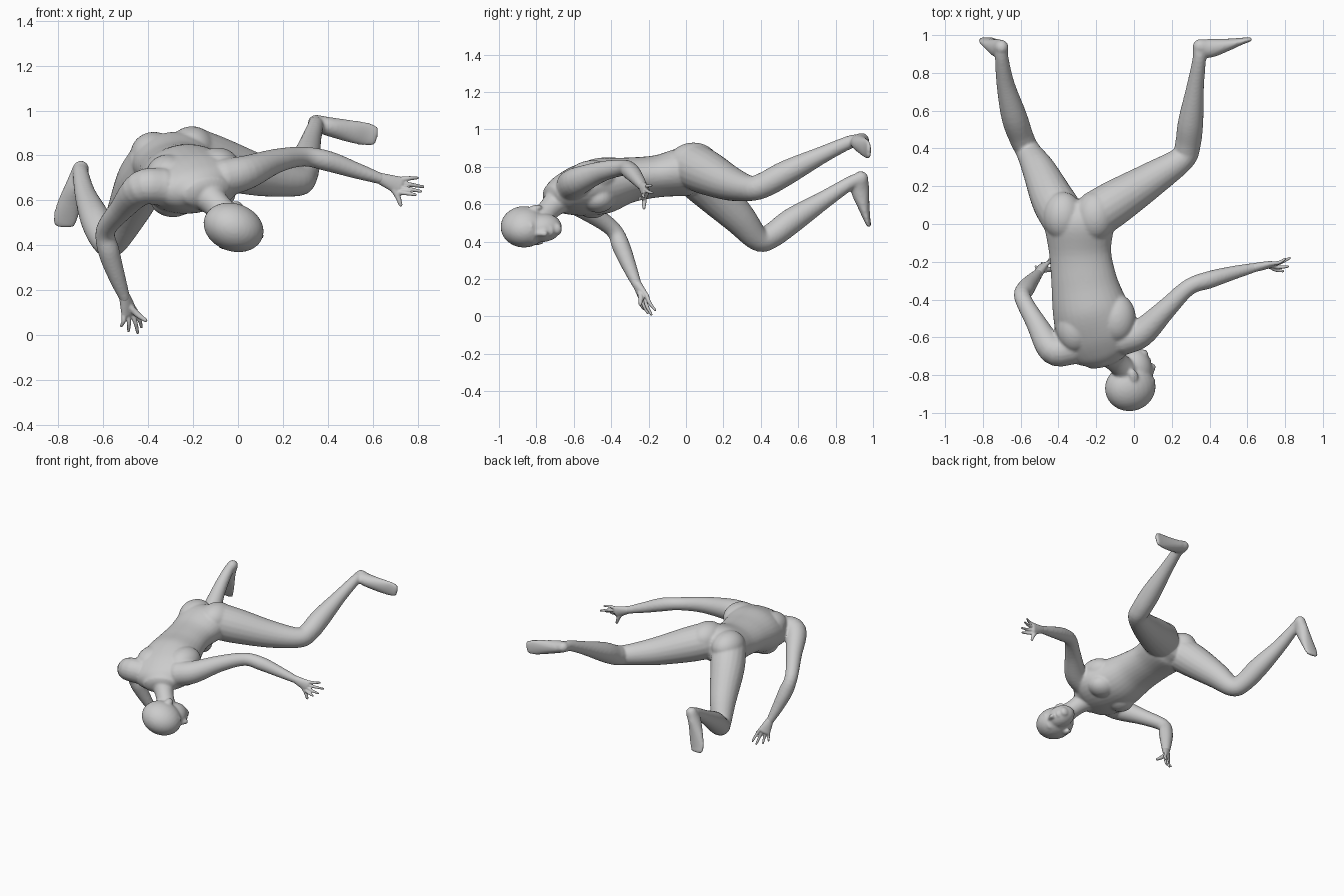
import bpy, bmesh, math
from mathutils import Vector, Matrix

if "Cube" in bpy.data.objects:
    bpy.data.objects.remove(bpy.data.objects["Cube"])


def tube(bm, pts, side=(0, 0, 1), sub=5, n=20, cap=1.0):
    """Smooth limb through (x, y, z, r_side, r_other) points with rounded ends."""
    P = [Vector(p if len(p) == 5 else (*p, p[3])) for p in pts]
    Q = [2 * P[0] - P[1]] + P + [2 * P[-1] - P[-2]]
    path = []
    for i in range(1, len(Q) - 2):
        a, b, c, d = Q[i - 1:i + 3]
        for k in range(sub):
            t = k / sub
            path.append(0.5 * (2 * b + (c - a) * t + (2 * a - 5 * b + 4 * c - d) * t * t
                               + (3 * b - a - 3 * c + d) * t ** 3))
    path.append(P[-1])
    C = [Vector(p[:3]) for p in path]
    rows = []
    last = len(C) - 1
    for i, p in enumerate(path):
        T = (C[min(i + 1, last)] - C[max(i - 1, 0)]).normalized()
        S = Vector(side)
        S = (S - T * S.dot(T)).normalized()
        rows.append((C[i], T, S, p[3], p[4]))

    def ring(row, scale=1.0, shift=0.0):
        c, T, S, ra, rb = row
        B = T.cross(S)
        c = c + T * shift * min(ra, rb) * cap
        return [bm.verts.new(c + (S * math.cos(2 * math.pi * k / n) * ra
                                  + B * math.sin(2 * math.pi * k / n) * rb) * scale) for k in range(n)]
    angles = [math.radians(v) for v in (80, 55, 28)]
    rings = [ring(rows[0], math.cos(a), -math.sin(a)) for a in angles]
    rings += [ring(r) for r in rows]
    rings += [ring(rows[-1], math.cos(a), math.sin(a)) for a in reversed(angles)]
    for r, s in zip(rings, rings[1:]):
        for k in range(n):
            bm.faces.new((r[k], r[(k + 1) % n], s[(k + 1) % n], s[k]))
    bm.faces.new(rings[0][::-1])
    bm.faces.new(rings[-1])


def ball(bm, c, r, frame=None):
    M = Matrix.Translation(c) @ (frame or Matrix.Identity(4)) @ Matrix.Diagonal((*r, 1))
    bmesh.ops.create_uvsphere(bm, u_segments=28, v_segments=16, radius=1, matrix=M)


def axes(x, z):
    """Frame whose x axis is exact and z axis is as near as possible to z."""
    X = Vector(x).normalized()
    Z = Vector(z)
    Z = (Z - X * Z.dot(X)).normalized()
    return Matrix((X, Z.cross(X), Z)).transposed().to_4x4()


def fuse(name, bm, voxel, smooth):
    bmesh.ops.recalc_face_normals(bm, faces=bm.faces)
    me = bpy.data.meshes.new(name)
    bm.to_mesh(me)
    bm.free()
    ob = bpy.data.objects.new(name, me)
    bpy.context.collection.objects.link(ob)
    m = ob.modifiers.new("fuse", 'REMESH')
    m.mode = 'VOXEL'
    m.voxel_size = voxel
    m.use_smooth_shade = True
    s = ob.modifiers.new("soften", 'SMOOTH')
    s.factor = 0.5
    s.iterations = smooth
    return ob


# Torso, leaning and slightly rolled
bm = bmesh.new()
tube(bm, [(-.29, .08, .775, .165, .105), (-.29, 0, .775, .185, .13), (-.285, -.15, .75, .165, .112),
          (-.265, -.30, .73, .175, .12), (-.235, -.44, .70, .20, .15), (-.195, -.57, .675, .22, .135),
          (-.165, -.66, .655, .19, .105), (-.145, -.71, .64, .12, .075)],
     side=(.96, .2, .14), n=32, cap=.5)
# Buttocks, shoulder blades and chest
ball(bm, (-.375, .04, .805), (.105, .13, .10))
ball(bm, (-.205, .04, .83), (.105, .13, .10))
ball(bm, (-.31, -.55, .715), (.10, .13, .09))
ball(bm, (-.09, -.50, .745), (.10, .13, .09))
ball(bm, (-.29, -.50, .60), (.10, .09, .075))
ball(bm, (-.11, -.47, .63), (.10, .09, .075))
# Neck
tube(bm, [(-.16, -.66, .645, .09), (-.10, -.72, .585, .062), (-.04, -.78, .52, .062)])

# Arms
tube(bm, [(-.33, -.66, .66, .085), (-.43, -.665, .655, .078), (-.52, -.52, .56, .054), (-.59, -.39, .465, .044),
          (-.575, -.345, .37, .048), (-.54, -.30, .26, .038), (-.505, -.26, .165, .025)])
tube(bm, [(-.06, -.61, .70, .085), (.04, -.575, .725, .076), (.17, -.45, .775, .055), (.29, -.335, .795, .044),
          (.40, -.295, .775, .046), (.52, -.26, .735, .037), (.64, -.23, .695, .025)])

# Legs
tube(bm, [(-.37, .03, .77, .12), (-.43, .13, .68, .115), (-.50, .28, .53, .09), (-.56, .385, .415, .066),
          (-.595, .455, .43, .066), (-.635, .57, .515, .068), (-.68, .74, .625, .048), (-.70, .88, .715, .036),
          (-.70, .93, .735, .035)])
tube(bm, [(-.20, .05, .80, .125), (-.09, .12, .765, .118), (.10, .24, .71, .092), (.255, .345, .685, .068),
          (.285, .42, .705, .068), (.30, .54, .77, .067), (.325, .73, .865, .046), (.345, .87, .93, .036),
          (.345, .92, .94, .035)])

# Feet
tube(bm, [(-.70, .935, .74, .037, .04), (-.722, .93, .68, .04, .05), (-.75, .95, .59, .052, .032),
          (-.77, .968, .52, .055, .018), (-.772, .977, .49, .048, .013)], side=(1, 0, -.2))
tube(bm, [(.348, .94, .945, .037, .04), (.40, .93, .93, .042, .05), (.50, .95, .908, .05, .032),
          (.57, .968, .895, .053, .018), (.61, .977, .887, .046, .013)], side=(.2, 0, 1))

# Head, turned to the side
F, U = Vector((.9, .18, -.32)), Vector((.1, -1, -.1))
H = axes(F, U)
O = Vector((-.018, -.845, .48))


def at(f, s, u):
    return O + H.to_3x3() @ Vector((f, s, u))


ball(bm, at(-.005, 0, .02), (.138, .107, .125), H)
ball(bm, at(.045, 0, -.07), (.085, .075, .105), H)
ball(bm, at(.088, 0, -.14), (.035, .035, .028), H)
# Nose, brow, lips and ears
tube(bm, [(*at(.115, 0, -.015), .012), (*at(.138, 0, -.065), .017)])
ball(bm, at(.105, 0, .0), (.026, .065, .014), H)
ball(bm, at(.112, 0, -.105), (.022, .03, .014), H)
for s in (-1, 1):
    ball(bm, at(-.01, s * .10, -.05), (.024, .012, .035), H)
fuse("body", bm, .0085, 5)

# Hands: palm, four fingers and a thumb
hands = {
    "right_hand": ((-.505, -.26, .17), (-.485, -.225, .10), (.7, .5, .1),
                   [(-.52, -.225, .04), (-.488, -.205, .018), (-.447, -.185, .01), (-.43, -.165, .035)],
                   (-.412, -.245, .065)),
    "left_hand": ((.635, -.231, .697), (.72, -.215, .665), (.05, .15, 1),
                  [(.79, -.25, .625), (.815, -.225, .64), (.825, -.18, .66), (.80, -.185, .70)],
                  (.725, -.225, .58)),
}
for name, (wrist, palm, side, tips, thumb) in hands.items():
    bm = bmesh.new()
    W, C, S = Vector(wrist), Vector(palm), Vector(side).normalized()
    D = (C - W).normalized()
    S = (S - D * S.dot(D)).normalized()
    N = D.cross(S)
    tube(bm, [(*W, .026, .024), (*(W + (C - W) * .5), .034, .022), (*C, .042, .018)], side=S)
    order = sorted(tips, key=lambda t: Vector(t).dot(S))
    for i, t in enumerate(order):
        base, tip = C + S * (i - 1.5) * .021, Vector(t)
        mid = (base + tip) / 2 + N * .008
        tube(bm, [(*base, .012), (*mid, .010), (*tip, .007)], side=S + N * .3, n=10)
    T = Vector(thumb)
    base = W + (C - W) * .35
    tube(bm, [(*base, .016), (*((base + T) / 2 + D * .012), .014), (*T, .009)], side=N, n=10)
    fuse(name, bm, .0045, 2)
